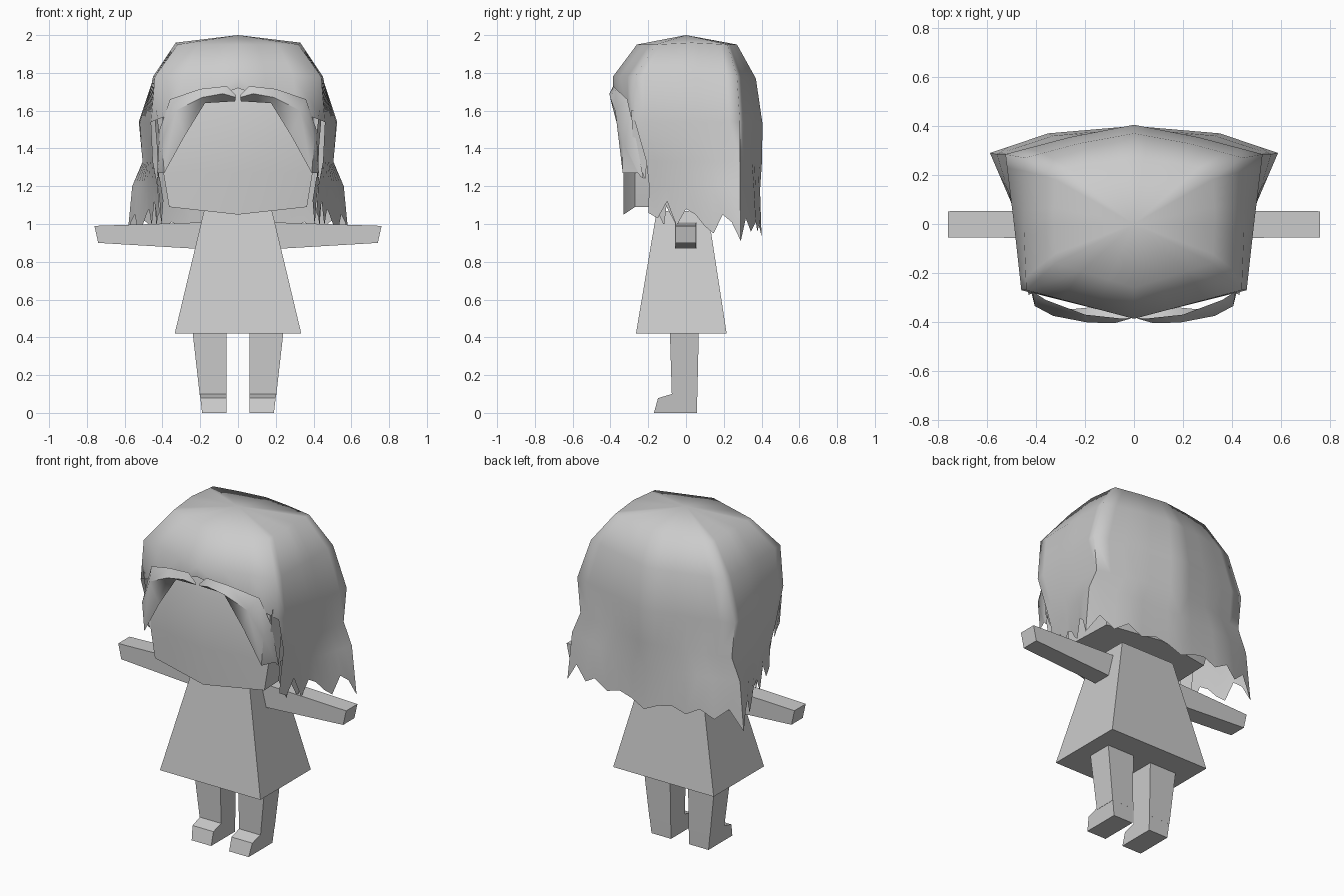
import bpy, bmesh, math
from mathutils import Vector

if "Cube" in bpy.data.objects:
    bpy.data.objects.remove(bpy.data.objects["Cube"])

grey = bpy.data.materials.new("plain grey")
grey.use_nodes = True
COL = (0.6, 0.6, 0.6, 1)
grey.diffuse_color = COL
grey.node_tree.nodes["Principled BSDF"].inputs["Base Color"].default_value = COL


def finish(name, bm, mirror=False, smooth=None):
    """Turn a bmesh into an object, optionally mirrored in x and smoothed."""
    bmesh.ops.remove_doubles(bm, verts=bm.verts, dist=1e-4)
    bmesh.ops.recalc_face_normals(bm, faces=bm.faces)
    me = bpy.data.meshes.new(name)
    bm.to_mesh(me)
    bm.free()
    me.materials.append(grey)
    ob = bpy.data.objects.new(name, me)
    bpy.context.collection.objects.link(ob)
    if mirror:
        ob.modifiers.new("mirror", 'MIRROR').use_clip = True
    if smooth:
        bpy.ops.object.select_all(action='DESELECT')
        ob.select_set(True)
        bpy.context.view_layer.objects.active = ob
        bpy.ops.object.shade_smooth_by_angle(angle=math.radians(smooth))
    return ob


def loft(name, rings, caps=True, closed=True, **kw):
    """Skin a list of rings that have equal point counts."""
    bm = bmesh.new()
    vs = [[bm.verts.new(p) for p in r] for r in rings]
    n = len(vs[0])
    for a, b in zip(vs, vs[1:]):
        for i in range(n if closed else n - 1):
            j = (i + 1) % n
            bm.faces.new((a[i], a[j], b[j], b[i]))
    if caps:
        bm.faces.new(vs[0])
        bm.faces.new(vs[-1])
    return finish(name, bm, **kw)


def rect(z, x0, x1, y0, y1):
    return [(x0, y0, z), (x1, y0, z), (x1, y1, z), (x0, y1, z)]


# Dress: tapered box
loft("dress", [rect(0.42, -.335, .335, -.265, .215),
               rect(1.07, -.18, .18, -.155, .115)])

# Arms: slim tapered boxes with a slanted end
loft("arms", [[(.15, -.058, .865), (.15, .055, .865), (.15, .055, 1.01), (.15, -.058, 1.01)],
              [(.74, -.055, .90), (.74, .052, .90), (.76, .052, .99), (.76, -.055, .99)]],
     mirror=True)

# Legs
loft("legs", [rect(.09, .06, .202, -.075, .06), rect(.45, .06, .243, -.086, .068)],
     mirror=True)

# Feet: side profile extruded across
prof = [(.057, 0), (-.17, 0), (-.148, .078), (-.075, .10), (.06, .10)]
loft("feet", [[(.06, y, z) for y, z in prof],
              [(.19 + z * .12, y, z) for y, z in prof]], mirror=True)


# Head: six-sided in plan with a pointed chin line
def head_ring(x, front, corner, back, zc, zs):
    return [(0, front, zc), (x, corner, zs), (x * .95, back, zs),
            (0, back + .06, zs), (-x * .95, back, zs), (-x, corner, zs)]


loft("head", [head_ring(.365, -.33, -.27, .18, 1.05, 1.09),
              head_ring(.395, -.33, -.27, .22, 1.27, 1.27),
              head_ring(.40, -.33, -.265, .24, 1.58, 1.58),
              head_ring(.34, -.29, -.20, .20, 1.76, 1.76)], smooth=25)

# Hair cap: each row gives front centre, front corner, side middle,
# back corner, back middle and back centre
ROWS = [
    [(0, -.26, 1.95), (.32, -.16, 1.95), (.33, .03, 1.96), (.32, .22, 1.95), (.16, .25, 1.95), (0, .27, 1.95)],
    [(0, -.387, 1.78), (.44, -.27, 1.78), (.45, .0, 1.78), (.445, .27, 1.78), (.22, .33, 1.78), (0, .37, 1.77)],
    [(0, -.385, 1.72), (.46, -.27, 1.54), (.49, .0, 1.54), (.525, .285, 1.54), (.26, .355, 1.54), (0, .405, 1.53)],
    [(0, 0, 0), (.45, -.21, 1.33), (.48, .02, 1.33), (.505, .285, 1.33), (.26, .35, 1.33), (0, .402, 1.33)],
    [(0, 0, 0), (.425, -.195, 1.20), (.485, .04, 1.20), (.56, .285, 1.20), (.33, .36, 1.20), (0, .392, 1.18)],
    [(0, 0, 0), (.415, -.20, 1.04), (.485, .05, 1.04), (.588, .29, 1.04), (.35, .37, 1.0), (0, .40, 1.0)],
]
SEGS = (3, 5, 5, 3, 4)
# Jagged hem heights, from the front corner round to the back centre
HEM = [1.06, 1.03, 1.12, .99, 1.08, 1.05, .99, .95, 1.05, 1.01, .91,
       1.03, .96, 1.01, .96, .99, .97, .93]


def spread(row):
    pts = [Vector(row[0])]
    for a, b, n in zip(row, row[1:], SEGS):
        pts += [Vector(a).lerp(Vector(b), k / n) for k in range(1, n + 1)]
    return pts


bm = bmesh.new()
grid = [spread(r) for r in ROWS]
for p, z in zip(grid[-1][SEGS[0]:], HEM):
    p.z = z
apex = bm.verts.new((0, 0, 2.0))
rows = [[bm.verts.new(p) for p in r] for r in grid]
for i in range(len(rows[0]) - 1):
    bm.faces.new((apex, rows[0][i], rows[0][i + 1]))
for r, (a, b) in enumerate(zip(rows, rows[1:])):
    for i in range(0 if r < 2 else SEGS[0], len(a) - 1):
        bm.faces.new((a[i], a[i + 1], b[i + 1], b[i]))
bmesh.ops.delete(bm, geom=[v for v in bm.verts if not v.link_faces], context='VERTS')
finish("hair", bm, mirror=True, smooth=80)

# Swept fringe: a bulged strip of upper edge, ridge and lower edge
loft("fringe", [
    [(.01, -.385, 1.68), (.012, -.385, 1.67), (.015, -.35, 1.65)],
    [(.06, -.385, 1.73), (.08, -.405, 1.69), (.09, -.345, 1.645)],
    [(.20, -.37, 1.715), (.19, -.402, 1.67), (.175, -.34, 1.64)],
    [(.36, -.31, 1.66), (.33, -.375, 1.60), (.28, -.35, 1.47)],
    [(.415, -.275, 1.50), (.405, -.335, 1.44), (.39, -.335, 1.27)],
    [(.43, -.225, 1.24), (.428, -.24, 1.25), (.425, -.255, 1.27)],
], caps=False, closed=False, mirror=True, smooth=60)

# Thin pointed locks hanging beside the face
for k, (x, y, top, tip) in enumerate([(.43, -.25, 1.60, 1.24), (.415, -.15, 1.25, 1.0),
                                      (.44, -.08, 1.22, .99)]):
    loft(f"side_lock_{k + 1}", [
        [(x, y - .04, top), (x + .015, y + .04, top)],
        [(x - .02, y - .03, (top + tip) / 2), (x, y + .05, (top + tip) / 2)],
        [(x - .01, y + .03, tip), (x - .008, y + .035, tip)],
    ], caps=False, closed=False, mirror=True, smooth=60)
